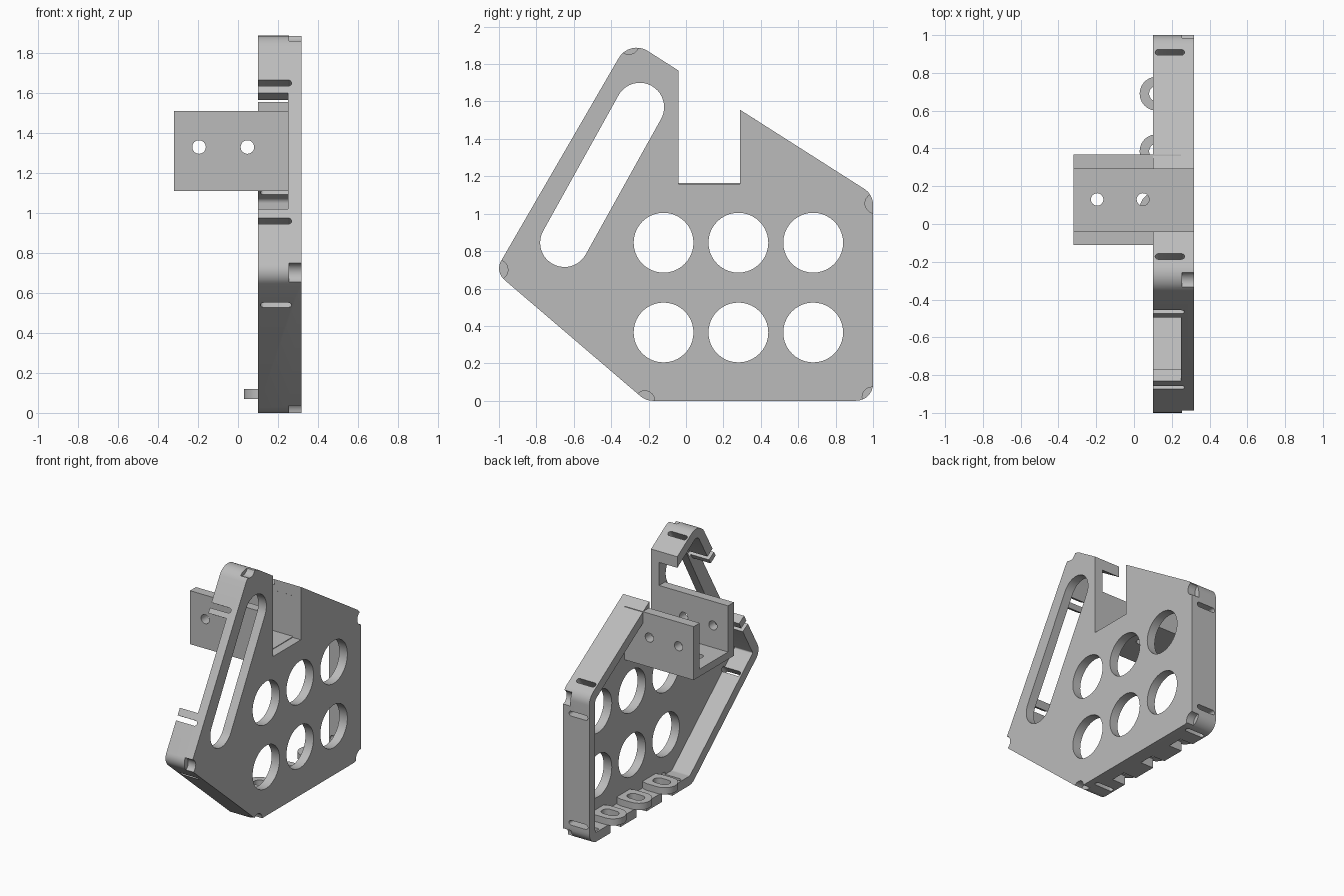
import bpy, bmesh, math
from mathutils import Vector, Matrix

cube = bpy.data.objects.get("Cube")
if cube:
    bpy.data.objects.remove(cube, do_unlink=True)

grey = bpy.data.materials.new("matte grey")
grey.use_nodes = True
COLOUR = (0.5, 0.5, 0.5, 1)
grey.diffuse_color = COLOUR
grey.node_tree.nodes["Principled BSDF"].inputs["Base Color"].default_value = COLOUR

WALL = 0.07
X_OPEN, X_PLATE, X_OUT = 0.10, 0.25, 0.317


def frame(u, v, origin=(0, 0, 0)):
    """Matrix whose local x and y run along u and v."""
    u, v = Vector(u), Vector(v)
    m = Matrix((u, v, u.cross(v))).transposed().to_4x4()
    m.translation = origin
    return m


SIDE = frame((0, 1, 0), (0, 0, 1))   # local xy = world yz, depth = x
FLAT = Matrix()                      # local xy = world xy, depth = z
FRONT = frame((1, 0, 0), (0, 0, 1))  # local xy = world xz, depth = -y


def prism(name, pts, lo, hi, m=SIDE):
    bm = bmesh.new()
    rings = [[bm.verts.new(m @ Vector((a, b, d))) for a, b in pts] for d in (lo, hi)]
    bm.faces.new(rings[0][::-1])
    bm.faces.new(rings[1])
    n = len(pts)
    for i in range(n):
        j = (i + 1) % n
        bm.faces.new((rings[0][i], rings[0][j], rings[1][j], rings[1][i]))
    bmesh.ops.recalc_face_normals(bm, faces=bm.faces)
    mesh = bpy.data.meshes.new(name)
    bm.to_mesh(mesh)
    bm.free()
    mesh.materials.append(grey)
    obj = bpy.data.objects.new(name, mesh)
    bpy.context.collection.objects.link(obj)
    return obj


def rect(a0, b0, a1, b1):
    return [(a0, b0), (a1, b0), (a1, b1), (a0, b1)]


def capsule(p, q, r, n=20):
    """Outline of a slot between centres p and q (a circle if equal)."""
    p, q = Vector(p), Vector(q)
    d = q - p
    a0 = math.atan2(d.y, d.x)
    pts = []
    for c, start in ((q, a0 - math.pi / 2), (p, a0 + math.pi / 2)):
        for i in range(n + (1 if d.length else 0)):
            a = start + math.pi * i / n
            pts.append((c.x + r * math.cos(a), c.y + r * math.sin(a)))
    return pts


def rounded(corners, inset=0, steps=8):
    """Convex anticlockwise outline with filleted corners, offset inwards."""
    pts = []
    for i, (y, z, r) in enumerate(corners):
        c = Vector((y, z))
        a = (c - Vector(corners[i - 1][:2])).normalized()
        b = (Vector(corners[(i + 1) % len(corners)][:2]) - c).normalized()
        turn = a.angle(b)
        centre = c - a * r * math.tan(turn / 2) + Vector((-a.y, a.x)) * r
        start = math.atan2(-a.x, a.y)
        for k in range(steps + 1):
            t = start + turn * k / steps
            pts.append(tuple(centre + (r - inset) * Vector((math.cos(t), math.sin(t)))))
    return pts


def boolean(target, other, operation="DIFFERENCE"):
    other.hide_render = True
    bpy.context.view_layer.objects.active = target
    mod = target.modifiers.new("cut", "BOOLEAN")
    mod.operation, mod.solver, mod.object = operation, "EXACT", other
    bpy.ops.object.modifier_apply(modifier=mod.name)
    bpy.data.objects.remove(other, do_unlink=True)


def cut(target, pts, lo, hi, m=SIDE):
    boolean(target, prism("cutter", pts, lo, hi, m))


# Side housing: rounded five-sided tray, open towards -x
corners = [(-0.215, 0, 0.1), (1, 0, 0.09), (1, 1.103, 0.1),
           (-0.302, 1.932, 0.11), (-1.022, 0.69, 0.08)]
housing = prism("side_housing", rounded(corners), X_OPEN, X_OUT)
cut(housing, rounded(corners, WALL), 0, X_PLATE)

# Notch for the channel, long slot and six round holes through the plate
cut(housing, rect(-0.04, 1.16, 0.29, 2.2), 0, 0.5)
cut(housing, capsule((-0.65, 0.845), (-0.247, 1.57), 0.13), 0.2, 0.5)
for y in (-0.12, 0.28, 0.68):
    for z in (0.365, 0.845):
        cut(housing, capsule((y, z), (y, z), 0.16), 0.2, 0.5)


def wall_frame(i, f):
    """Frame on wall i at fraction f: local x = world x, local y along the wall."""
    a = Vector((0, *corners[i][:2]))
    b = Vector((0, *corners[(i + 1) % len(corners)][:2]))
    return frame((1, 0, 0), (b - a).normalized(), a.lerp(b, f))


# Strap slots through the walls: wall index, fraction along it, x start
for i, f, x0 in ((0, 0.1, 0.13), (0, 0.9, 0.13), (1, 0.12, 0.13), (1, 0.86, 0.13),
                 (2, 0.07, 0.13), (2, 0.9, 0.13), (3, 0.227, 0), (3, 0.783, 0),
                 (4, 0.218, 0.13)):
    cut(housing, capsule((x0, 0), (0.25, 0), 0.018, 8), -0.09, 0.09, wall_frame(i, f))

# Window in the upper front wall
cut(housing, rect(0, -0.335, X_PLATE, 0.335), -0.1, 0.1, wall_frame(3, 0.5))

# Shallow corner recesses on the outer face
for y, z in ((-0.305, 1.905), (-1.005, 0.70), (-0.22, 0.0), (0.995, 0.02), (1.01, 1.055)):
    cut(housing, capsule((y, z), (y, z), 0.053, 12), X_PLATE + 0.005, 0.5)

# Mounting tabs on the floor, each with an open gap below
for y in (0.08, 0.385, 0.69):
    cut(housing, rect(0, y - 0.06, 0.21, y + 0.06), -0.1, 0.09, FLAT)
    tab = prism("mounting_tab", capsule((0.12, y), (0.2, y), 0.09), 0.07, 0.12, FLAT)
    cut(tab, capsule((0.12, y), (0.17, y), 0.04), 0, 0.2, FLAT)

# U-shaped channel bracket with two holes in each side and in its floor
channel = prism("channel_bracket",
                [(-0.11, 1.11), (0.367, 1.11), (0.367, 1.51), (0.295, 1.51),
                 (0.295, 1.165), (-0.04, 1.165), (-0.04, 1.51), (-0.11, 1.51)],
                -0.32, X_PLATE)
for x in (-0.195, 0.047):
    cut(channel, capsule((x, 1.33), (x, 1.33), 0.034, 12), -1, 1, FRONT)
    cut(channel, capsule((x, 0.13), (x, 0.13), 0.033, 12), 1, 1.3, FLAT)

# Smooth the round surfaces, keep the edges crisp
for obj in bpy.context.collection.objects:
    obj.select_set(obj.type == "MESH")
bpy.ops.object.shade_smooth_by_angle()
